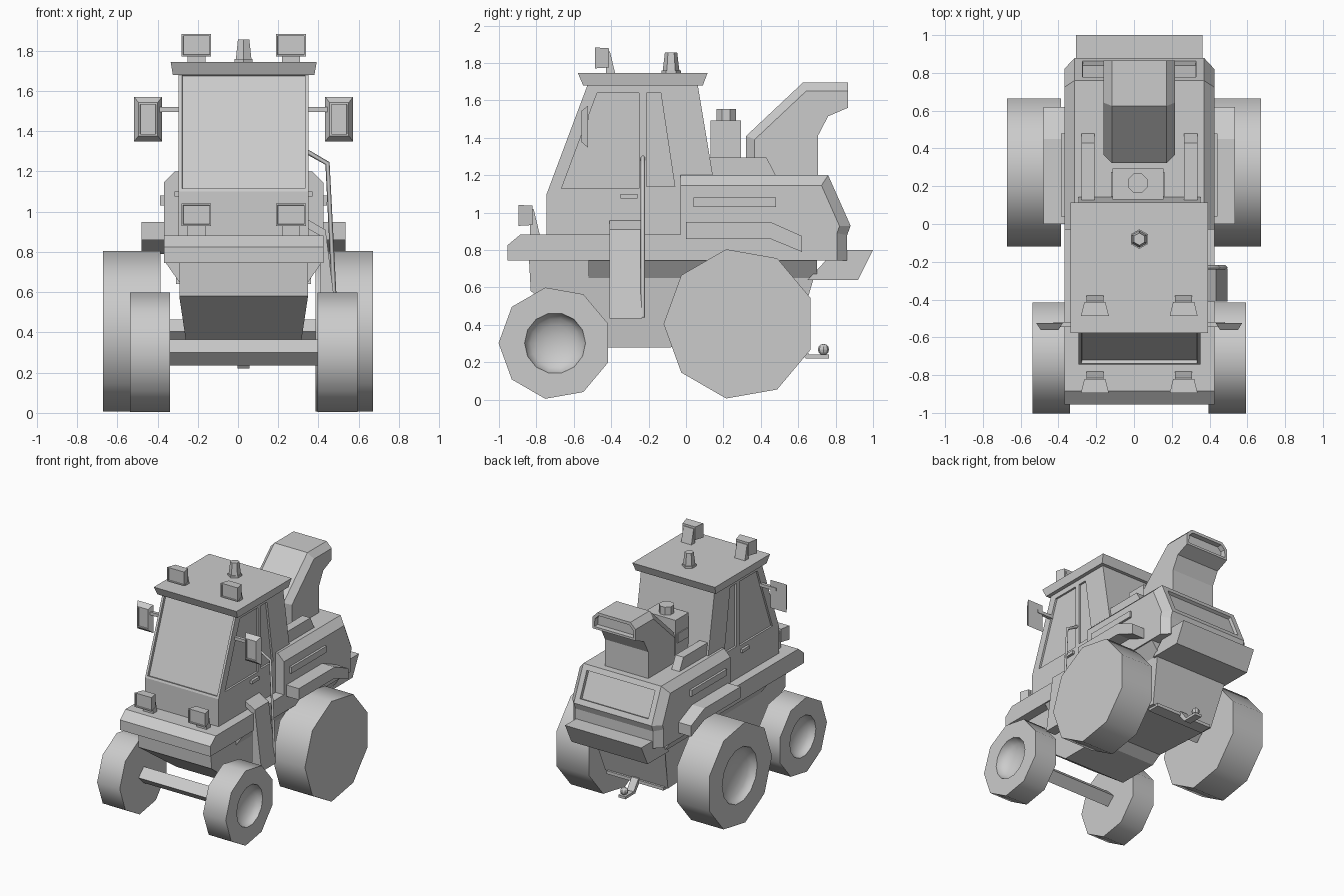
import bpy, bmesh, math
from mathutils import Matrix, Vector

if "Cube" in bpy.data.objects:
    bpy.data.objects.remove(bpy.data.objects["Cube"])

C = 0.028  # x of the body centre line


def finish(name, bm):
    bmesh.ops.recalc_face_normals(bm, faces=bm.faces)
    me = bpy.data.meshes.new(name)
    bm.to_mesh(me)
    bm.free()
    ob = bpy.data.objects.new(name, me)
    bpy.context.collection.objects.link(ob)
    return ob


def prism_bm(pts, a, b, axis='x'):
    """Profile (y,z) swept along x, or (x,z) swept along y."""
    bm = bmesh.new()
    put = (lambda p, t: (t, p[0], p[1])) if axis == 'x' else (lambda p, t: (p[0], t, p[1]))
    lo = [bm.verts.new(put(p, a)) for p in pts]
    hi = [bm.verts.new(put(p, b)) for p in pts]
    bm.faces.new(lo)
    bm.faces.new(hi)
    for i in range(len(pts)):
        j = (i + 1) % len(pts)
        bm.faces.new((lo[i], lo[j], hi[j], hi[i]))
    bmesh.ops.recalc_face_normals(bm, faces=bm.faces)
    return bm


def prism(name, pts, a, b, axis='x'):
    return finish(name, prism_bm(pts, a, b, axis))


def box(name, x0, x1, y0, y1, z0, z1):
    return prism(name, [(y0, z0), (y1, z0), (y1, z1), (y0, z1)], x0, x1)


def chamfer(bm, test, width):
    """Chamfer the side edges (constant x) whose midpoint passes the test."""
    edges = [e for e in bm.edges if abs(e.verts[0].co.x - e.verts[1].co.x) < 1e-5
             and test((e.verts[0].co + e.verts[1].co) / 2)]
    bmesh.ops.bevel(bm, geom=edges, offset=width, segments=1, profile=0.5, affect='EDGES')
    bm.normal_update()


def recess(bm, test, thick, depth):
    bm.normal_update()
    faces = [f for f in bm.faces if test(f)]
    if faces:
        faces = [max(faces, key=lambda f: f.calc_area())]
        bmesh.ops.inset_region(bm, faces=faces, thickness=thick, depth=0)
        bmesh.ops.inset_region(bm, faces=faces, thickness=0.002, depth=-depth)


def cylinder(name, loc, r1, r2, depth, sides, axis='z', turn=0):
    bm = bmesh.new()
    bmesh.ops.create_cone(bm, cap_ends=True, segments=sides, radius1=r1, radius2=r2, depth=depth,
                          matrix=Matrix.Rotation(turn, 4, 'Z'))
    if axis == 'x':
        bm.transform(Matrix.Rotation(math.pi / 2, 4, 'Y'))
    bm.transform(Matrix.Translation(loc))
    return finish(name, bm)


def frustum(name, x, y0, y1, z, w, h, sx, sz):
    """Box with front w x h at y0, back scaled by sx, sz at y1, inset front."""
    bm = bmesh.new()
    bmesh.ops.create_cube(bm, size=1)
    for v in bm.verts:
        back = v.co.y > 0
        v.co = Vector((x + v.co.x * w * (sx if back else 1), y1 if back else y0,
                       z + v.co.z * h * (sz if back else 1)))
    recess(bm, lambda f: f.normal.y < -0.9, 0.012, 0.008)
    return finish(name, bm)


def cut(ob, cutter):
    m = ob.modifiers.new("cut", 'BOOLEAN')
    m.operation, m.solver, m.object = 'DIFFERENCE', 'EXACT', cutter
    bpy.context.view_layer.objects.active = ob
    bpy.ops.object.modifier_apply(modifier=m.name)
    bpy.data.objects.remove(cutter)


def smooth(ob, deg):
    bpy.ops.object.select_all(action='DESELECT')
    ob.select_set(True)
    bpy.context.view_layer.objects.active = ob
    bpy.ops.object.shade_smooth_by_angle(angle=math.radians(deg))


# Nine-sided wheels with a dished hub on the outer side
def wheel(name, xin, xout, y, z, r, hub):
    # after turning z to x, local y stays y, so this puts a corner at -y
    ob = cylinder(name, ((xin + xout) / 2, y, z), r, r, abs(xout - xin), 9, 'x', -math.pi / 2)
    corner = min(ob.data.vertices, key=lambda v: v.co.y).co
    spin = math.atan2(corner.z - z, corner.y - y)
    mat = Matrix.Translation((0, y, z)) @ Matrix.Rotation(math.pi - spin, 4, 'X') @ Matrix.Translation((0, -y, -z))
    ob.data.transform(mat)
    bm = bmesh.new()
    bmesh.ops.create_uvsphere(bm, u_segments=14, v_segments=10, radius=hub)
    bm.transform(Matrix.Translation((xout, y, z)) @ Matrix.Diagonal((0.09 / hub, 1, 1, 1))
                 @ Matrix.Rotation(math.pi / 2, 4, 'Y'))
    cut(ob, finish("hub_cutter", bm))
    smooth(ob, 45)


for s, side in ((-1, "left"), (1, "right")):
    wheel("rear_wheel_" + side, s * 0.386, s * 0.672, 0.285, 0.405, 0.405, 0.22)
    wheel("front_wheel_" + side, C + s * 0.366, C + s * 0.565, -0.70, 0.302, 0.302, 0.163)

# Axles: square bars standing on edge
for name, y, z, r in (("front_axle", -0.70, 0.30, 0.065), ("rear_axle", 0.285, 0.405, 0.06)):
    cylinder(name, (C, y, z), r, r, 0.78, 4, 'x')

# Chassis, narrowing toward the bottom
bm = prism_bm([(-0.84, 0.76), (-0.83, 0.58), (-0.42, 0.28), (-0.08, 0.28), (0.0, 0.33),
               (0.58, 0.30), (0.68, 0.64), (0.70, 0.76)], C - 0.32, C + 0.32)
for v in bm.verts:
    if v.co.z < 0.4:
        v.co.x = C + (v.co.x - C) * 0.86
finish("chassis", bm)

# Platform with sloped front bumper, flared side panels below
prism("platform", [(-0.955, 0.745), (-0.955, 0.825), (-0.885, 0.883), (0.0, 0.883), (0.0, 0.745)],
      C - 0.397, C + 0.397)
prism("side_flare", [(C - 0.39, 0.75), (C - 0.32, 0.65), (C + 0.32, 0.65), (C + 0.39, 0.75)], -0.52, 0.7, 'y')

# Engine housing with chamfered top and recessed rear panel
bm = prism_bm([(-0.03, 0.745), (-0.03, 1.2), (0.76, 1.2), (0.88, 0.93), (0.862, 0.88), (0.862, 0.745)],
              C - 0.397, C + 0.397)
chamfer(bm, lambda m: m.z > 1.19 or (m.y > 0.7 and m.z > 0.8), 0.055)
recess(bm, lambda f: f.normal.y > 0.8 and f.normal.z > 0.2, 0.06, 0.025)
finish("engine_housing", bm)

# Rear tray
prism("rear_tray", [(0.65, 0.64), (0.92, 0.64), (1.0, 0.80), (0.80, 0.80)], C - 0.335, C + 0.335)

# Cab with recessed windscreen and side windows
bm = prism_bm([(-0.745, 0.87), (-0.745, 1.1), (-0.52, 1.7), (0.06, 1.7), (0.145, 1.19), (0.145, 0.87)],
              C - 0.323, C + 0.323)
recess(bm, lambda f: f.normal.y < -0.8 and f.normal.z > 0.2, 0.025, 0.02)
cab = finish("cab", bm)
windows = ([(-0.475, 1.64), (-0.25, 1.64), (-0.25, 1.13), (-0.665, 1.13)],
           [(-0.21, 1.64), (-0.135, 1.64), (-0.06, 1.14), (-0.21, 1.14)])
for s in (-1, 1):
    for pts in windows:
        cut(cab, prism("window_cutter", pts, C + s * 0.308, C + s * 0.4))

# Roof, wider at the top
bm = prism_bm([(-0.55, 1.68), (0.09, 1.68), (0.115, 1.745), (-0.578, 1.745)], C - 0.363, C + 0.363)
for v in bm.verts:
    if v.co.z < 1.7:
        v.co.x = C + (v.co.x - C) * 0.97
finish("roof", bm)

# Paired parts: lamps, mirrors, fenders, vents, handles, deck rails
for s, side in ((-1, "left"), (1, "right")):
    x = C + s * 0.235
    for name, y, z in (("headlamp_", -0.895, 0.985), ("roof_lamp_", -0.487, 1.827)):
        frustum(name + side, x, y, y + 0.075, z, 0.148, 0.112, 0.75, 0.92)
        prism(name + "bracket_" + side, [(y + 0.06, z + 0.035), (y + 0.08, z + 0.035),
              (y + 0.115, z - 0.11), (y + 0.06, z - 0.11)], x - 0.045, x + 0.045)
    frustum("mirror_" + side, C + s * 0.475, -0.56, -0.525, 1.46, 0.095, 0.165, 1.47, 1.35)
    box("mirror_arm_" + side, C + s * 0.31, C + s * 0.455, -0.545, -0.52, 1.495, 1.52)
    prism("fender_" + side, [(0, 0.95), (0.45, 0.95), (0.62, 0.875), (0.62, 0.79), (0.45, 0.86), (0, 0.86)],
          C + s * 0.37, C + s * 0.507)
    box("side_vent_" + side, C + s * 0.38, C + s * 0.415, 0.04, 0.48, 1.03, 1.08)
    box("door_handle_" + side, C + s * 0.31, C + s * 0.343, -0.35, -0.26, 1.075, 1.1)
    prism("deck_rail_" + side, [(0.12, 1.19), (0.12, 1.295), (0.43, 1.295), (0.485, 1.19)],
          C + s * 0.237, C + s * 0.307)
    box("engine_box_grille_" + side, 0.02 + s * 0.12, 0.02 + s * 0.142, 0.145, 0.275, 1.305, 1.38)

# Beacon
cylinder("beacon_base", (C, -0.08, 1.75), 0.052, 0.052, 0.02, 6)
cylinder("beacon", (C, -0.08, 1.805), 0.045, 0.033, 0.1, 6)

# Engine box with octagonal cap
box("engine_box", 0.02 - 0.135, 0.02 + 0.135, 0.13, 0.295, 1.19, 1.492)
cylinder("engine_box_cap", (0.02, 0.215, 1.52), 0.056, 0.056, 0.07, 8, turn=math.pi / 8)

# Discharge chute, chamfered outside, recessed mouth
bm = prism_bm([(0.322, 1.19), (0.322, 1.41), (0.625, 1.695), (0.865, 1.695), (0.865, 1.56),
               (0.76, 1.515), (0.705, 1.41), (0.705, 1.19)], C - 0.19, C + 0.19)
chamfer(bm, lambda m: m.z - m.y > 0.9, 0.045)
recess(bm, lambda f: f.normal.y > 0.9 and f.calc_center_median().z > 1.5, 0.025, 0.04)
finish("chute", bm)

# Boarding step on the right: folded plate and handrail
prism("boarding_step", [(0.34, 0.965), (0.435, 0.91), (0.495, 0.435), (0.41, 0.435), (0.41, 0.88), (0.34, 0.92)],
      -0.41, -0.235, 'y')
cu = bpy.data.curves.new("handrail", 'CURVE')
cu.dimensions, cu.bevel_depth, cu.bevel_resolution, cu.use_fill_caps = '3D', 0.012, 0, True
sp = cu.splines.new('POLY')
path = [(0.34, 1.30), (0.445, 1.24), (0.485, 0.44)]
sp.points.add(len(path) - 1)
for p, (x, z) in zip(sp.points, path):
    p.co = (x, -0.23, z, 1)
bpy.context.collection.objects.link(bpy.data.objects.new("handrail", cu))

# Tow hitch
box("hitch_plate", C - 0.25, C + 0.25, 0.50, 0.60, 0.285, 0.31)
prism("hitch_bar", [(0.56, 0.32), (0.64, 0.22), (0.765, 0.22), (0.765, 0.24), (0.66, 0.24), (0.60, 0.32)],
      C - 0.03, C + 0.03)
bm = bmesh.new()
bmesh.ops.create_uvsphere(bm, u_segments=8, v_segments=6, radius=0.03)
bm.transform(Matrix.Translation((C, 0.735, 0.268)))
finish("hitch_ball", bm)
